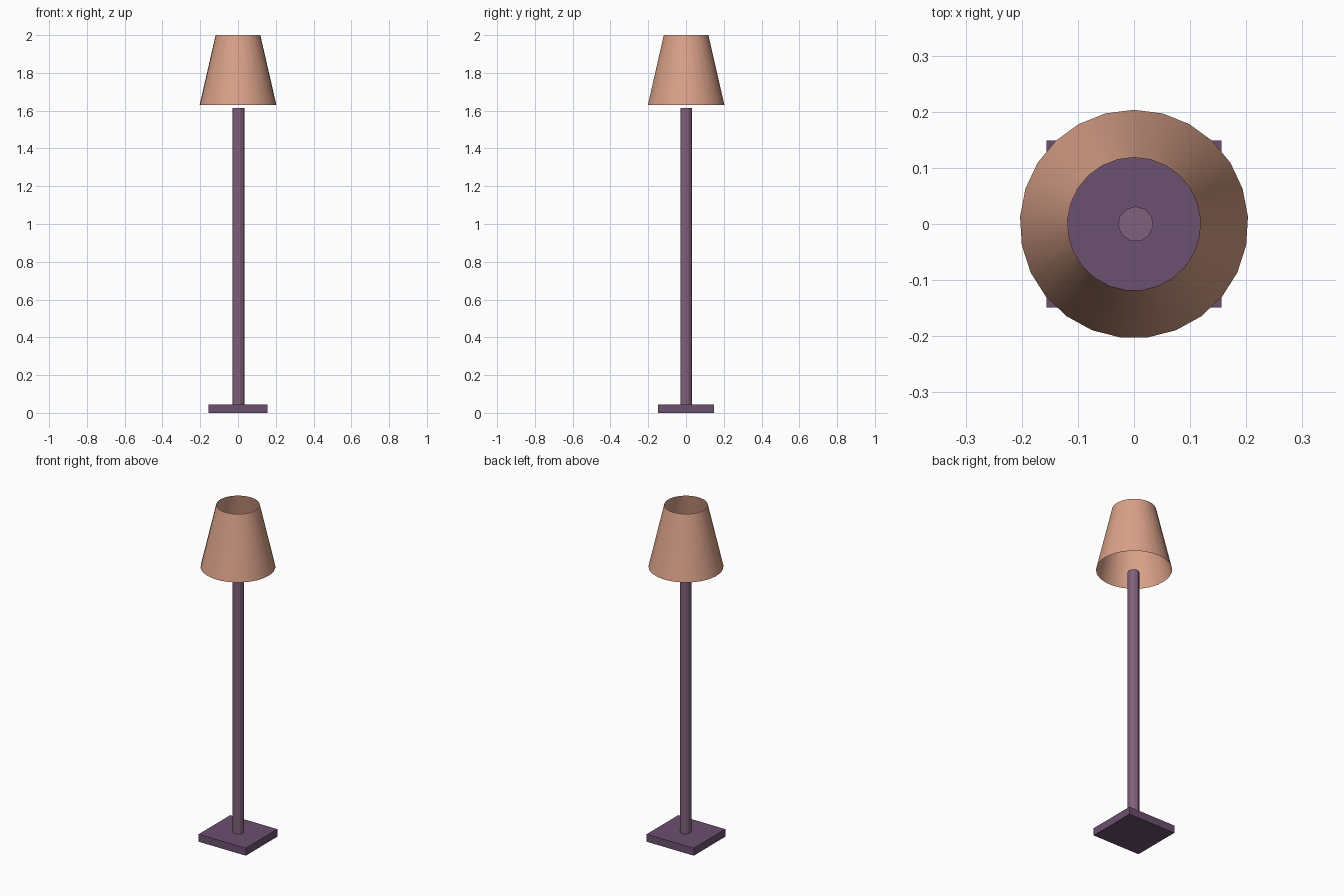
import bpy, math

if "Cube" in bpy.data.objects:
    bpy.data.objects.remove(bpy.data.objects["Cube"])


def material(name, color):
    m = bpy.data.materials.new(name)
    m.diffuse_color = color
    m.use_nodes = True
    m.node_tree.nodes["Principled BSDF"].inputs["Base Color"].default_value = m.diffuse_color
    return m


purple = material("stand_purple", (0.15, 0.08, 0.16, 1))
mauve = material("pole_mauve", (0.22, 0.12, 0.20, 1))
peach = material("shade_peach", (0.70, 0.36, 0.25, 1))


def cone(name, sides, r1, r2, z1, z2, mat, x=0, fill='NGON'):
    bpy.ops.mesh.primitive_cone_add(
        vertices=sides, radius1=r1, radius2=r2, depth=z2 - z1,
        end_fill_type=fill, location=(x, 0, (z1 + z2) / 2))
    o = bpy.context.object
    o.name = name
    o.data.materials.append(mat)
    bpy.ops.object.shade_smooth_by_angle(angle=math.radians(30))
    return o


# Square foot plate
bpy.ops.mesh.primitive_cube_add(size=1, location=(0, 0, 0.0225))
base = bpy.context.object
base.name = "base"
base.scale = (0.312, 0.298, 0.045)
base.data.materials.append(purple)

# Faceted pole
cone("pole", 11, 0.0315, 0.0315, 0.045, 1.615, mauve, x=0.003)

# Open tapered lampshade, thin single wall
cone("lampshade", 25, 0.2035, 0.1185, 1.63, 2.0, peach, fill='NOTHING')
